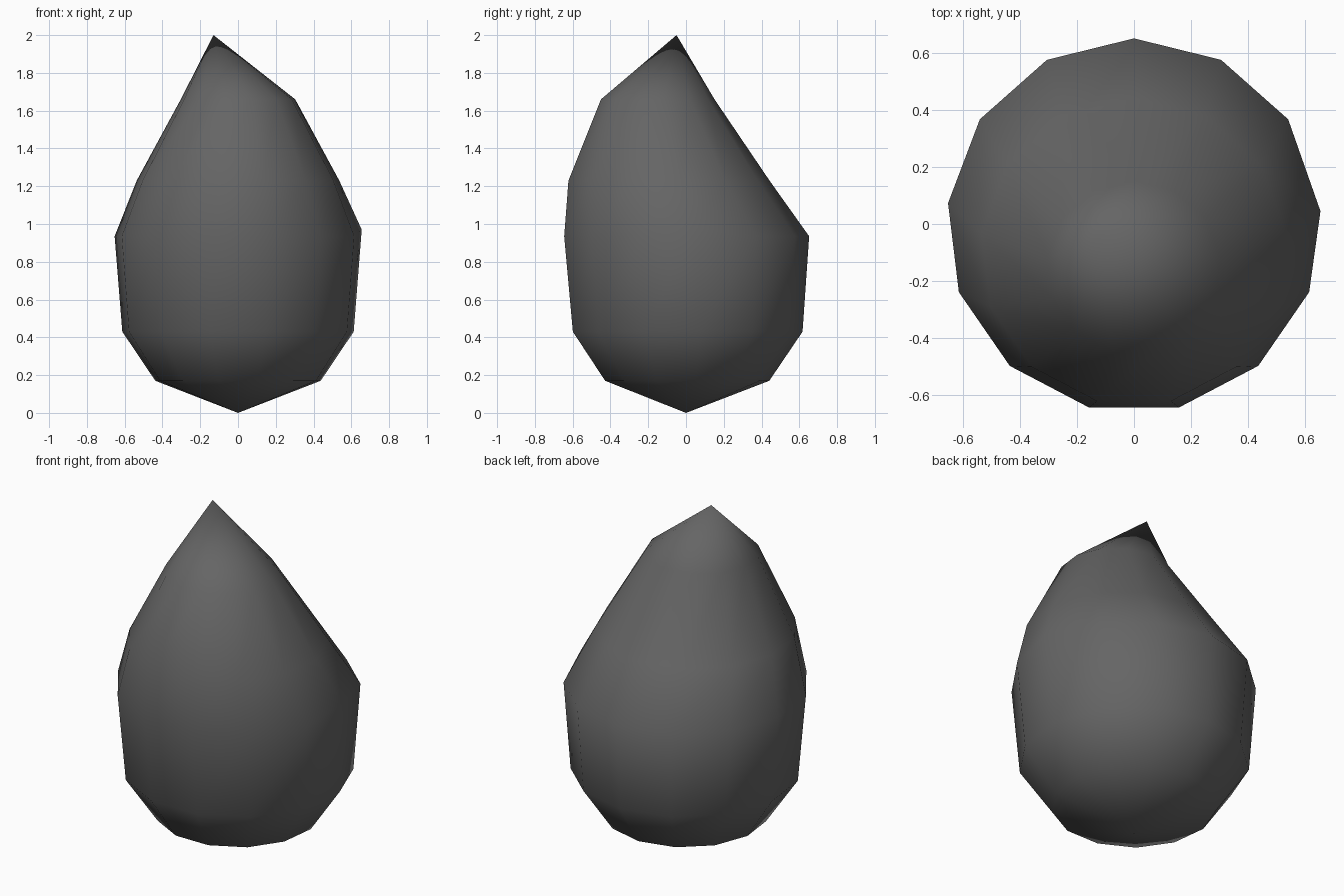
import bpy, bmesh, math

if "Cube" in bpy.data.objects:
    bpy.data.objects.remove(bpy.data.objects["Cube"])

SIDES = 13
# rings of the pod: height, radius, y offset
RINGS = [(0.17, 0.441, 0.0), (0.43, 0.617, 0.0), (0.935, 0.658, -0.006),
         (1.23, 0.54, -0.098), (1.66, 0.305, -0.154)]

bm = bmesh.new()
rings = []
for z, r, cy in RINGS:
    ring = []
    for k in range(SIDES):
        a = math.pi / 2 + 2 * math.pi * k / SIDES
        ring.append(bm.verts.new((r * math.cos(a), cy + r * math.sin(a), z)))
    rings.append(ring)

# one corner of the widest ring is nudged up and forward
rings[2][SIDES - 3].co = (0.655, 0.045, 0.97)

# bottom point and off-centre tip
base = bm.verts.new((0, 0, 0))
tip = bm.verts.new((-0.13, -0.05, 2.0))

for k in range(SIDES):
    n = (k + 1) % SIDES
    bm.faces.new((base, rings[0][n], rings[0][k]))
    for lo, hi in zip(rings, rings[1:]):
        bm.faces.new((lo[k], lo[n], hi[n], hi[k]))
    bm.faces.new((rings[-1][k], rings[-1][n], tip))

bmesh.ops.recalc_face_normals(bm, faces=bm.faces)
for f in bm.faces:
    f.smooth = True

mesh = bpy.data.meshes.new("pod")
bm.to_mesh(mesh)
bm.free()
pod = bpy.data.objects.new("pod", mesh)
bpy.context.collection.objects.link(pod)

# dark grey surface
mat = bpy.data.materials.new("dark_grey")
mat.diffuse_color = (0.13, 0.13, 0.13, 1)
mat.use_nodes = True
mat.node_tree.nodes["Principled BSDF"].inputs["Base Color"].default_value = mat.diffuse_color
mesh.materials.append(mat)
